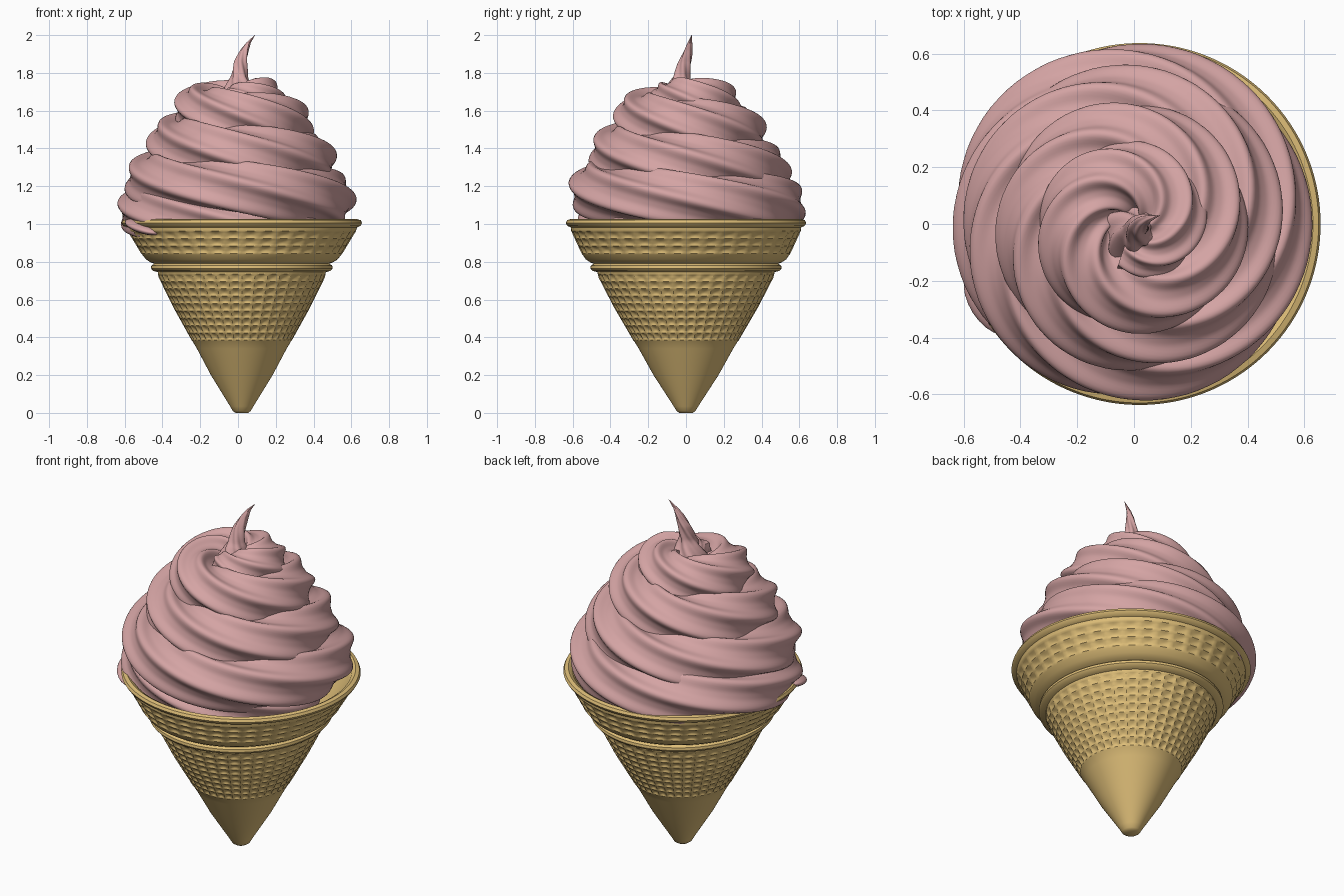
import bpy, bmesh
from math import sin, cos, pi

if "Cube" in bpy.data.objects:
    bpy.data.objects.remove(bpy.data.objects["Cube"])


def material(name, color):
    m = bpy.data.materials.new(name)
    m.diffuse_color = (*color, 1)
    m.use_nodes = True
    m.node_tree.nodes["Principled BSDF"].inputs["Base Color"].default_value = m.diffuse_color
    return m


def lerp(table, t):
    """Piecewise-linear lookup in a list of (t, value)."""
    if t <= table[0][0]:
        return table[0][1]
    for (a, va), (b, vb) in zip(table, table[1:]):
        if t <= b:
            return va + (vb - va) * (t - a) / (b - a)
    return table[-1][1]


def soft(table, t, w):
    """Lookup smoothed over a window."""
    return sum(lerp(table, t + w * k / 4) for k in range(-4, 5)) / 9


def skin(name, rings, mat, angle=50):
    """Bridge closed rings of points into a capped tube."""
    bm = bmesh.new()
    vr = [[bm.verts.new(p) for p in ring] for ring in rings]
    n = len(vr[0])
    for a, b in zip(vr, vr[1:]):
        for i in range(n):
            bm.faces.new((a[i], a[(i + 1) % n], b[(i + 1) % n], b[i]))
    bm.faces.new(vr[0][::-1])
    bm.faces.new(vr[-1])
    bmesh.ops.recalc_face_normals(bm, faces=bm.faces)
    me = bpy.data.meshes.new(name)
    bm.to_mesh(me)
    bm.free()
    ob = bpy.data.objects.new(name, me)
    bpy.context.collection.objects.link(ob)
    me.materials.append(mat)
    bpy.ops.object.select_all(action='DESELECT')
    ob.select_set(True)
    bpy.context.view_layer.objects.active = ob
    bpy.ops.object.shade_smooth_by_angle(angle=angle * pi / 180)
    return ob


wafer = material("wafer", (0.74, 0.52, 0.19))
cream = material("cream", (0.66, 0.37, 0.37))

# Waffle cone: revolved profile (radius, z) with two bands of embossed cells
outer = [(0.035, 0), (0.05, 0.01), (0.065, 0.035), (0.172, 0.2), (0.25, 0.34),
         (0.275, 0.38), (0.38, 0.56), (0.46, 0.715), (0.468, 0.745),
         (0.495, 0.752), (0.506, 0.765), (0.504, 0.78), (0.488, 0.79),
         (0.505, 0.796), (0.53, 0.812), (0.548, 0.838), (0.608, 0.968),
         (0.61, 0.982), (0.628, 0.99), (0.637, 1.005), (0.63, 1.02)]
inner = [(0.61, 1.026), (0.59, 1.015), (0.57, 0.97), (0.50, 0.85),
         (0.44, 0.76), (0.22, 0.38), (0.02, 0.06)]
BANDS = [(0.385, 0.735, 9), (0.845, 0.962, 3)]
CELLS, SUB = 40, 6
SEG = CELLS * SUB


def emboss(i, z):
    for z0, z1, rows in BANDS:
        if z0 <= z <= z1:
            u = (i / SUB) % 1
            v = ((z - z0) / (z1 - z0) * rows) % 1
            return 0.002 - 0.011 * min(u, 1 - u, v, 1 - v, 0.4) / 0.4
    return 0


table = [(z, r) for r, z in outer]
zs = [z for r, z in outer]
for z0, z1, rows in BANDS:
    zs = [z for z in zs if not z0 - 0.003 < z < z1 + 0.003]
    zs += [z0 + (z1 - z0) * k / (rows * SUB) for k in range(rows * SUB + 1)]
profile = [(lerp(table, z), z, 1) for z in sorted(zs)] + [(r, z, 0) for r, z in inner]
rings = []
for r, z, out in profile:
    sx = lerp([(0.79, 0.95), (0.98, 1.0)], z)
    ring = []
    for i in range(SEG):
        a = 2 * pi * i / SEG
        q = r + (emboss(i, z) if out else 0)
        ring.append((0.02 + sx * q * cos(a), q * sin(a), z))
    rings.append(ring)
skin("waffle_cone", rings, wafer, 40)

# Soft swirl: fluted tube wound upward in a narrowing coil (u = turns)
HEIGHT = [(-1.1, 0.96), (-0.5, 1.07), (0, 1.13), (1, 1.32), (2, 1.52), (2.5, 1.61), (3, 1.65), (3.3, 1.67)]
REACH = [(-1.1, 0.47), (-0.7, 0.55), (-0.5, 0.625), (-0.2, 0.635), (0, 0.62), (0.5, 0.575),
         (1, 0.525), (1.5, 0.455), (2, 0.40), (2.5, 0.315), (3, 0.26), (3.3, 0.14)]
THICK = [(-1.1, 0.12), (-0.7, 0.125), (-0.4, 0.14), (1, 0.145), (2, 0.135), (2.6, 0.12), (3, 0.115), (3.3, 0.06)]
FLUTES, TWIST, SIDES, STEPS = 6, 0.9, 84, 420


def flute(x):
    return cos(x) + 0.22 * cos(2 * x)


rings = []
for k in range(STEPS + 1):
    u = -1.1 + 4.4 * k / STEPS
    a = -2 * pi * u
    b = lerp(THICK, u)
    rc = soft(REACH, u, 0.12) - b
    zc = soft(HEIGHT, u, 0.12)
    ring = []
    for j in range(SIDES):
        p = 2 * pi * j / SIDES
        q = b * (1 + 0.12 * flute(FLUTES * (p + TWIST * a)))
        rad = rc + q * cos(p)
        ring.append((-0.012 + rad * cos(a), -0.01 + rad * sin(a), zc + q * sin(p)))
    rings.append(ring)
skin("cream_swirl", rings, cream, 80)

# Curled peak
PX = [(1.66, 0.0), (1.74, 0.005), (1.80, 0.008), (1.86, 0.014), (1.92, 0.034), (1.96, 0.055), (2.0, 0.09)]
PY = [(1.66, -0.03), (1.76, -0.03), (1.84, -0.01), (1.92, 0.012), (2.0, 0.03)]
PR = [(1.66, 0.10), (1.73, 0.065), (1.78, 0.042), (1.86, 0.032), (1.93, 0.019), (2.0, 0.001)]
rings = []
for k in range(36):
    z = 1.66 + 0.34 * k / 35
    r = lerp(PR, z)
    ring = []
    for j in range(48):
        a = 2 * pi * j / 48
        q = r * (1 + 0.13 * cos(5 * (a + 9 * z)))
        ring.append((lerp(PX, z) + q * cos(a), lerp(PY, z) + q * sin(a), z))
    rings.append(ring)
skin("cream_peak", rings, cream, 80)

# Small drip over the rim at front left
bpy.ops.mesh.primitive_uv_sphere_add(segments=24, ring_count=12, radius=1, location=(-0.50, -0.27, 0.985),
                                     rotation=(0, 0.25, -1.0))
drip = bpy.context.object
drip.name = "cream_drip"
drip.scale = (0.14, 0.08, 0.03)
drip.data.materials.append(cream)
bpy.ops.object.shade_smooth_by_angle()
